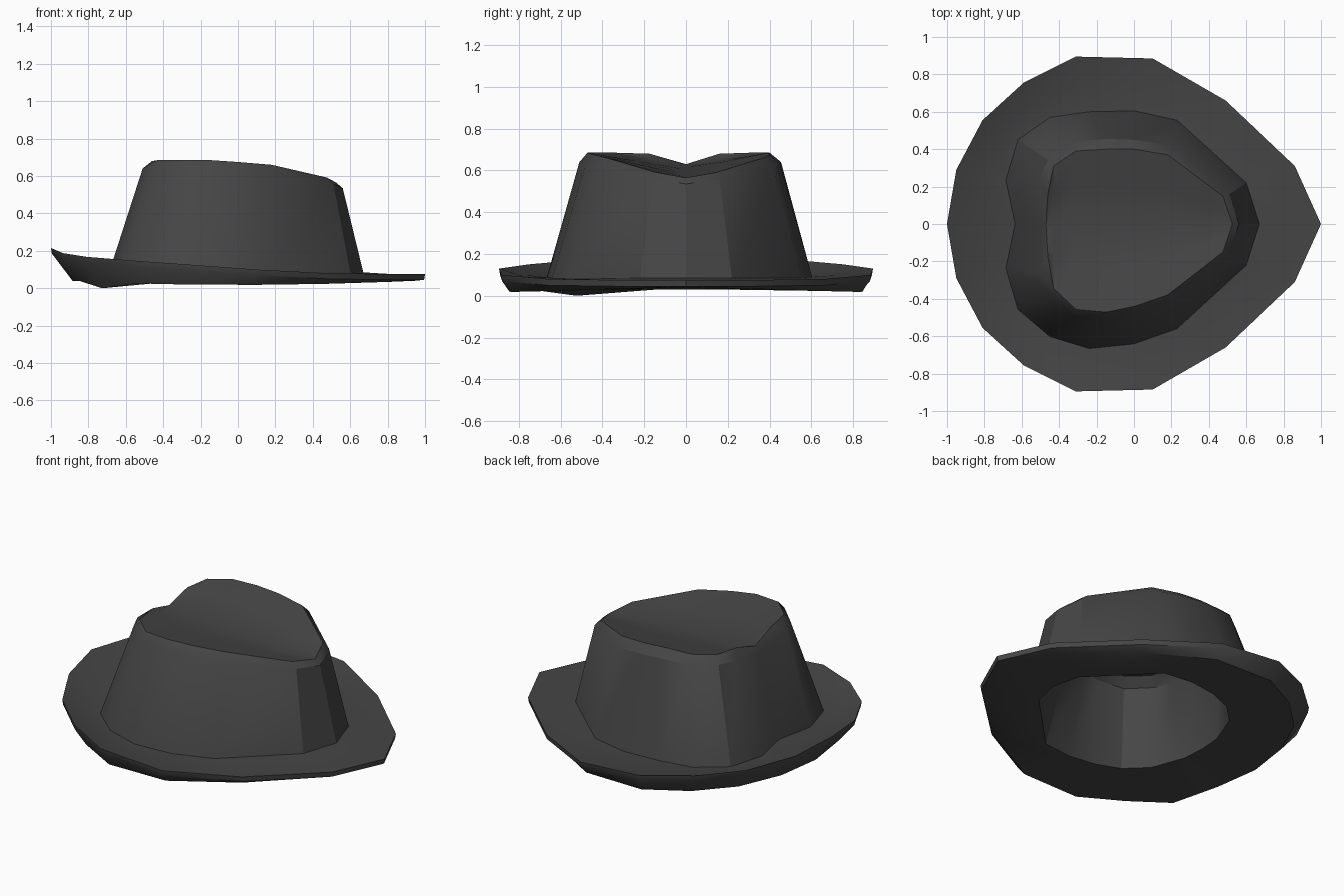
import bpy, bmesh, math

if "Cube" in bpy.data.objects:
    bpy.data.objects.remove(bpy.data.objects["Cube"])

# Half outlines, front tip to back centre (x, y, z); mirrored across y = 0
RIM = [(1, 0, .075), (.86, .31, .075), (.49, .66, .08), (.10, .885, .10), (-.31, .895, .13),
       (-.59, .755, .15), (-.81, .555, .168), (-.95, .29, .19), (-1, 0, .215)]
BASE = [(.67, 0), (.60, .22), (.23, .555), (0, .605), (-.24, .60),
        (-.45, .57), (-.62, .45), (-.685, .235), (-.635, 0)]
SHOULDER = [(.56, 0, .535), (.51, .16, .56), (.19, .42, .61), (0, .45, .63), (-.15, .455, .64),
            (-.33, .44, .64), (-.46, .34, .64), (-.51, .24, .64), (-.49, 0, .59)]
TOP = [(.525, 0, .565), (.475, .15, .592), (.18, .37, .66), (0, .40, .675), (-.15, .40, .685),
       (-.31, .39, .685), (-.43, .31, .685), (-.46, .16, .68), (-.47, 0, .63)]
OPENING = [(.59, 0), (.55, .17), (.21, .515), (.02, .535), (-.15, .51),
           (-.29, .455), (-.41, .34), (-.485, .14), (-.495, 0)]


def full(half, bulge=0.0):
    """Mirror a half outline; the -y side may bulge a little."""
    other = [(x, -y * (1 + bulge * math.exp(-((x + .22) / .28) ** 2)), z)
             for x, y, z in half[-2:0:-1]]
    return list(half) + other


def inset(ring, s, dz=0.0):
    return [(x * s, y * s, z + dz) for x, y, z in ring]


def crease(ring, t):
    """Pull the top outline toward the pinched centre line."""
    return [(x, y * (1 - t), z + t * (.565 + .065 * ((.525 - x) / .995) ** 1.3 - z))
            for x, y, z in ring]


def loft(name, rings):
    bm = bmesh.new()
    loops = [[bm.verts.new(p) for p in r] for r in rings]
    for a, b in zip(loops, loops[1:]):
        n = len(a)
        for i in range(n):
            j = (i + 1) % n
            bm.faces.new((a[i], a[j], b[j], b[i]))
    bmesh.ops.remove_doubles(bm, verts=bm.verts[:], dist=1e-4)
    me = bpy.data.meshes.new(name)
    bm.to_mesh(me)
    bm.free()
    ob = bpy.data.objects.new(name, me)
    bpy.context.collection.objects.link(ob)
    me.materials.append(felt)
    bpy.ops.object.select_all(action='DESELECT')
    ob.select_set(True)
    bpy.context.view_layer.objects.active = ob
    bpy.ops.object.shade_smooth_by_angle(angle=math.radians(30))
    return ob


felt = bpy.data.materials.new("dark_felt")
felt.diffuse_color = (.06, .06, .06, 1)
felt.use_nodes = True
felt.node_tree.nodes["Principled BSDF"].inputs["Base Color"].default_value = felt.diffuse_color

base = full([(x, y, .085 + .02 * max(0, -x)) for x, y in BASE], .11)
shoulder = full(SHOULDER, .13)
top = full(TOP, .19)
rim = full(RIM)

# Brim: dished top surface, thin edge, curled underside, head opening
dish = [((a[0] + b[0]) / 2, (a[1] + b[1]) / 2, (a[2] + b[2]) / 2 - .005 - .015 * max(0, -a[0]))
        for a, b in zip(rim, base)]
edge = [(x * .995, y * .995, z - .03) for x, y, z in rim]
under = [(x * (.945 - .06 * max(0, -x)), y * .945, .018 + .022 * x * x) for x, y, z in rim]
under = [(x, y, 0 if y < -.45 and x < -.65 else z) for x, y, z in under]
opening = full([(x, y, .03) for x, y in OPENING])
loft("brim", [opening, under, edge, rim, dish, base])

# Crown: walls, bevelled shoulder and pinched top
loft("crown", [base, shoulder, top, crease(top, .5), crease(top, 1)])

# Lining: walls and lowered ceiling inside the crown
lining = [opening, inset(shoulder, .9, -.10)]
lining += [inset(r, .88, -.09) for r in (top, crease(top, .5), crease(top, 1))]
loft("lining", [r[::-1] for r in lining])
